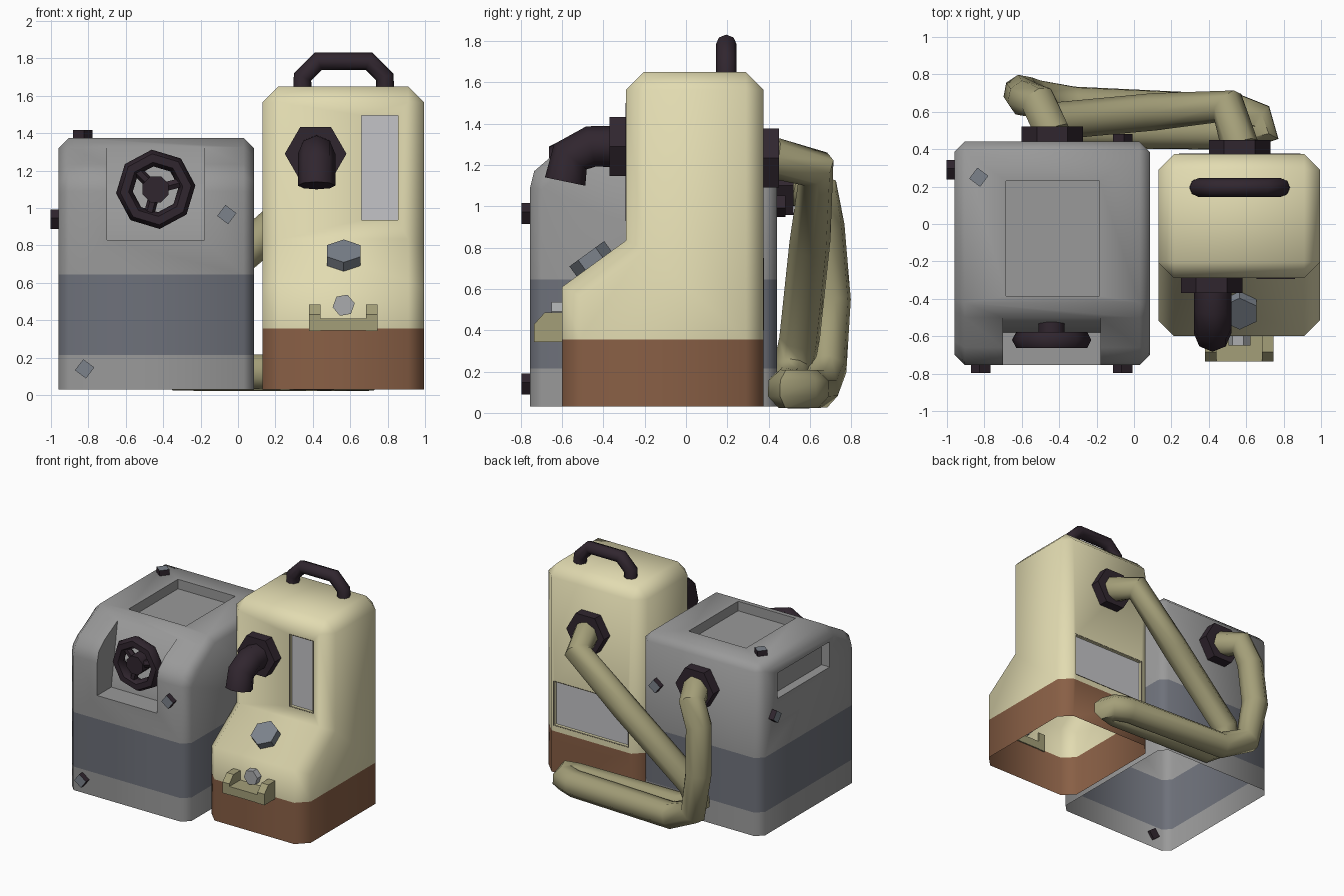
import bpy, bmesh, math
from mathutils import Vector, Matrix

if "Cube" in bpy.data.objects:
    bpy.data.objects.remove(bpy.data.objects["Cube"])


def mat(name, r, g, b):
    m = bpy.data.materials.new(name)
    m.diffuse_color = (r, g, b, 1)
    m.use_nodes = True
    m.node_tree.nodes["Principled BSDF"].inputs["Base Color"].default_value = m.diffuse_color
    return m


GREY = mat("grey", .32, .32, .32)
BAND = mat("slate_band", .155, .165, .195)
CREAM = mat("cream", .76, .71, .44)
BROWN = mat("brown", .25, .115, .06)
DARK = mat("dark_rubber", .030, .019, .028)
KHAKI = mat("khaki_hose", .37, .345, .19)
STEEL = mat("steel", .20, .225, .26)
GLASS = mat("glass", .55, .55, .57)
PALE = mat("pale_steel", .40, .41, .42)


def finish(name, bm, mats, angle=50):
    bmesh.ops.recalc_face_normals(bm, faces=bm.faces)
    me = bpy.data.meshes.new(name)
    bm.to_mesh(me)
    bm.free()
    for m in mats:
        me.materials.append(m)
    ob = bpy.data.objects.new(name, me)
    bpy.context.collection.objects.link(ob)
    smooth(ob, angle)
    return ob


def smooth(ob, angle):
    bpy.ops.object.select_all(action='DESELECT')
    ob.select_set(True)
    bpy.context.view_layer.objects.active = ob
    if angle:
        bpy.ops.object.shade_smooth_by_angle(angle=math.radians(angle))


def prism_bm(pts, x0, x1, bm=None):
    """Extrude a (y, z) profile along x."""
    bm = bm or bmesh.new()
    a = [bm.verts.new((x0, y, z)) for y, z in pts]
    b = [bm.verts.new((x1, y, z)) for y, z in pts]
    n = len(pts)
    bm.faces.new(a)
    bm.faces.new(b[::-1])
    for i in range(n):
        bm.faces.new((a[i], b[i], b[(i + 1) % n], a[(i + 1) % n]))
    return bm


def rect(y0, y1, z0, z1):
    return [(y0, z0), (y1, z0), (y1, z1), (y0, z1)]


def shell(name, pts, x0, x1, bevel, cutters, mats, cuts, rule):
    """Bevelled prism with pockets, an open bottom and colour bands."""
    bm = prism_bm(pts, x0, x1)
    bmesh.ops.recalc_face_normals(bm, faces=bm.faces)
    low = min(z for _, z in pts) + .001
    edges = [e for e in bm.edges if e.calc_face_angle(0) > 1.1
             and max(v.co.z for v in e.verts) > low]
    bmesh.ops.bevel(bm, geom=edges, offset=bevel, segments=1,
                    affect='EDGES', clamp_overlap=False)
    ob = finish(name, bm, mats, 0)
    helpers = []
    for c in cutters:
        h = finish("cutter", prism_bm(*c), [], 0)
        h.hide_render = True
        mod = ob.modifiers.new("pocket", 'BOOLEAN')
        mod.operation, mod.solver, mod.object = 'DIFFERENCE', 'EXACT', h
        helpers.append(h)
    dg = bpy.context.evaluated_depsgraph_get()
    bm = bmesh.new()
    bm.from_object(ob, dg)
    for o in helpers + [ob]:
        bpy.data.objects.remove(o)
    bmesh.ops.delete(bm, geom=[f for f in bm.faces if all(v.co.z < low for v in f.verts)],
                     context='FACES')
    for z in cuts:
        bmesh.ops.bisect_plane(bm, geom=bm.verts[:] + bm.edges[:] + bm.faces[:],
                               plane_co=(0, 0, z), plane_no=(0, 0, 1))
    for f in bm.faces:
        f.material_index = rule(f.calc_center_median().z)
    return finish(name, bm, mats)


def rod(name, a, b, r, n, mats, roll=0, angle=35):
    """Straight n-sided rod; the far cap takes the last material."""
    a, b = Vector(a), Vector(b)
    d = (b - a).normalized()
    u = Vector((1, 0, 0)) if abs(d.x) < .9 else Vector((0, 1, 0))
    u = (u - d * u.dot(d)).normalized()
    w = d.cross(u)
    bm = bmesh.new()
    ring = [u * math.cos(t) * r + w * math.sin(t) * r
            for t in (math.radians(roll) + math.tau * i / n for i in range(n))]
    p = [bm.verts.new(a + v) for v in ring]
    q = [bm.verts.new(b + v) for v in ring]
    bm.faces.new(p[::-1])
    bm.faces.new(q).material_index = len(mats) - 1
    for i in range(n):
        j = (i + 1) % n
        bm.faces.new((p[i], p[j], q[j], q[i]))
    return finish(name, bm, mats, angle)


def tube(name, pts, r, m, res=2):
    cu = bpy.data.curves.new(name, 'CURVE')
    cu.dimensions = '3D'
    cu.bevel_depth, cu.bevel_resolution, cu.use_fill_caps = r, res, True
    sp = cu.splines.new('POLY')
    sp.points.add(len(pts) - 1)
    for p, co in zip(sp.points, pts):
        p.co = (*co, 1)
    cu.materials.append(m)
    ob = bpy.data.objects.new(name, cu)
    bpy.context.collection.objects.link(ob)
    smooth(ob, 0)
    bpy.ops.object.convert(target='MESH')
    smooth(bpy.context.view_layer.objects.active, 50)


def window(name, x0, x1, z0, z1, y, out, border):
    """Dark frame with recessed glass; out is the y direction it faces."""
    bm = bmesh.new()
    y += .003 * out
    f = bm.faces.new([bm.verts.new(c) for c in
                      ((x0, y, z0), (x1, y, z0), (x1, y, z1), (x0, y, z1))])
    bmesh.ops.inset_region(bm, faces=[f], thickness=border)
    pane = bmesh.ops.extrude_discrete_faces(bm, faces=[f])["faces"][0]
    bmesh.ops.translate(bm, verts=pane.verts, vec=(0, -.025 * out, 0))
    pane.material_index = 1
    if out > 0:
        bmesh.ops.reverse_faces(bm, faces=bm.faces)
    finish(name, bm, [DARK, GLASS], 0)


# Grey tank: sloped front, wheel recess, lid recess, side grip
shell("grey_tank",
      [(-.755, .03), (.44, .03), (.44, 1.375), (-.42, 1.375), (-.5, 1.325),
       (-.66, 1.235), (-.735, 1.17), (-.755, 1.09)], -.96, .085, .055,
      [([(-1, .83), (-.58, .83), (-.5, 1.325), (-.5, 1.6), (-1, 1.6)], -.70, -.18),
       (rect(-.385, .23, 1.30, 1.6), -.685, -.185),
       (rect(-.42, .23, 1.05, 1.25), -1.1, -.89)],
      [GREY, BAND], (.215, .645), lambda z: int(.215 < z < .645))

# Cream pump housing with brown base
shell("cream_housing",
      [(-.60, .03), (.375, .03), (.375, 1.65), (-.29, 1.65), (-.29, .835), (-.60, .61)],
      .13, .995, .085,
      [(rect(-.5, -.255, .935, 1.495), .66, .855),
       (rect(.34, .6, .405, .745), .245, .885)],
      [CREAM, BROWN], (.355,), lambda z: int(z < .355))
window("front_window", .655, .86, .93, 1.50, -.29, -1, .032)
window("back_window", .24, .89, .40, .75, .375, 1, .025)

# Handwheel
C = Vector((-.44, -.62, 1.10))
bm = bmesh.new()
rings = []
for i in range(8):
    t = math.tau * i / 8 + .1
    d = Vector((math.cos(t), 0, math.sin(t)))
    rings.append([bm.verts.new(C + d * (.168 + .045 * math.cos(s)) + Vector((0, .05 * math.sin(s), 0)))
                  for s in (math.tau * k / 6 for k in range(6))])
for i in range(8):
    for k in range(6):
        a, b = rings[i], rings[(i + 1) % 8]
        bm.faces.new((a[k], b[k], b[(k + 1) % 6], a[(k + 1) % 6]))
finish("wheel_rim", bm, [DARK], 62)
rod("wheel_hub", (C.x, -.50, C.z), (C.x, -.66, C.z), .075, 8, [DARK], 22.5, 50)
for k in range(3):
    t = math.radians(15 + 120 * k)
    rod("wheel_spoke", C, C + Vector((math.cos(t), 0, math.sin(t))) * .16, .028, 6, [DARK])

# Dark hexagonal collars
rod("spout_collar", (.415, -.28, 1.29), (.415, -.37, 1.29), .165, 6, [DARK])
rod("housing_hose_collar", (.565, .36, 1.235), (.565, .45, 1.235), .165, 6, [DARK])
rod("tank_hose_collar", (-.437, .43, 1.10), (-.437, .52, 1.10), .165, 6, [DARK])

# Spout, carrying handle, hose
tube("spout", [(.42, -.34, 1.29), (.42, -.46, 1.29), (.42, -.56, 1.24), (.42, -.585, 1.12)], .10, DARK)
tube("carry_handle", [(.345, .195, 1.62), (.345, .195, 1.70), (.43, .195, 1.785),
                      (.70, .195, 1.785), (.785, .195, 1.70), (.785, .195, 1.62)], .05, DARK)
tube("hose", [(.565, .42, 1.235), (.50, .63, 1.18), (.11, .60, .83), (-.43, .55, .36),
              (-.46, .52, .22), (-.30, .50, .13), (.60, .49, .115), (.69, .50, .115),
              (.66, .56, .115), (.55, .60, .115), (-.32, .64, .115), (-.54, .68, .22),
              (-.60, .70, .55), (-.58, .67, .90), (-.51, .65, 1.06), (-.437, .49, 1.10)],
     .10, KHAKI)

# Hex plug on the slope and drain bolt
N = Vector((0, -.588, .809))
P = Vector((.565, -.445, .722))
rod("slope_plug", P - N * .02, P + N * .06, .104, 6, [STEEL], 30)
rod("drain_bolt", (.565, -.58, .48), (.565, -.65, .48), .06, 6, [PALE], 10)

# Drip tray: floor and two raised ends
bm = prism_bm(rect(-.735, -.59, .345, .41), .38, .745)
for x in (.38, .685):
    prism_bm([(-.735, .343), (-.59, .343), (-.59, .485), (-.685, .485), (-.735, .43)],
             x, x + .06, bm)
finish("drip_tray", bm, [KHAKI], 0)

# Square bolts on the tank: position on surface, outward direction
for pos, out in (((-.06, -.755, .965), (0, -1, 0)), ((-.82, -.755, .14), (0, -1, 0)),
                 ((-.83, .25, 1.375), (0, 0, 1)), ((-.96, .29, .94), (-1, 0, 0)),
                 ((-.06, .44, 1.0), (0, 1, 0))):
    p, o = Vector(pos), Vector(out)
    rod("tank_bolt", p - o * .02, p + o * .042, .052, 4, [DARK, STEEL], 8)
